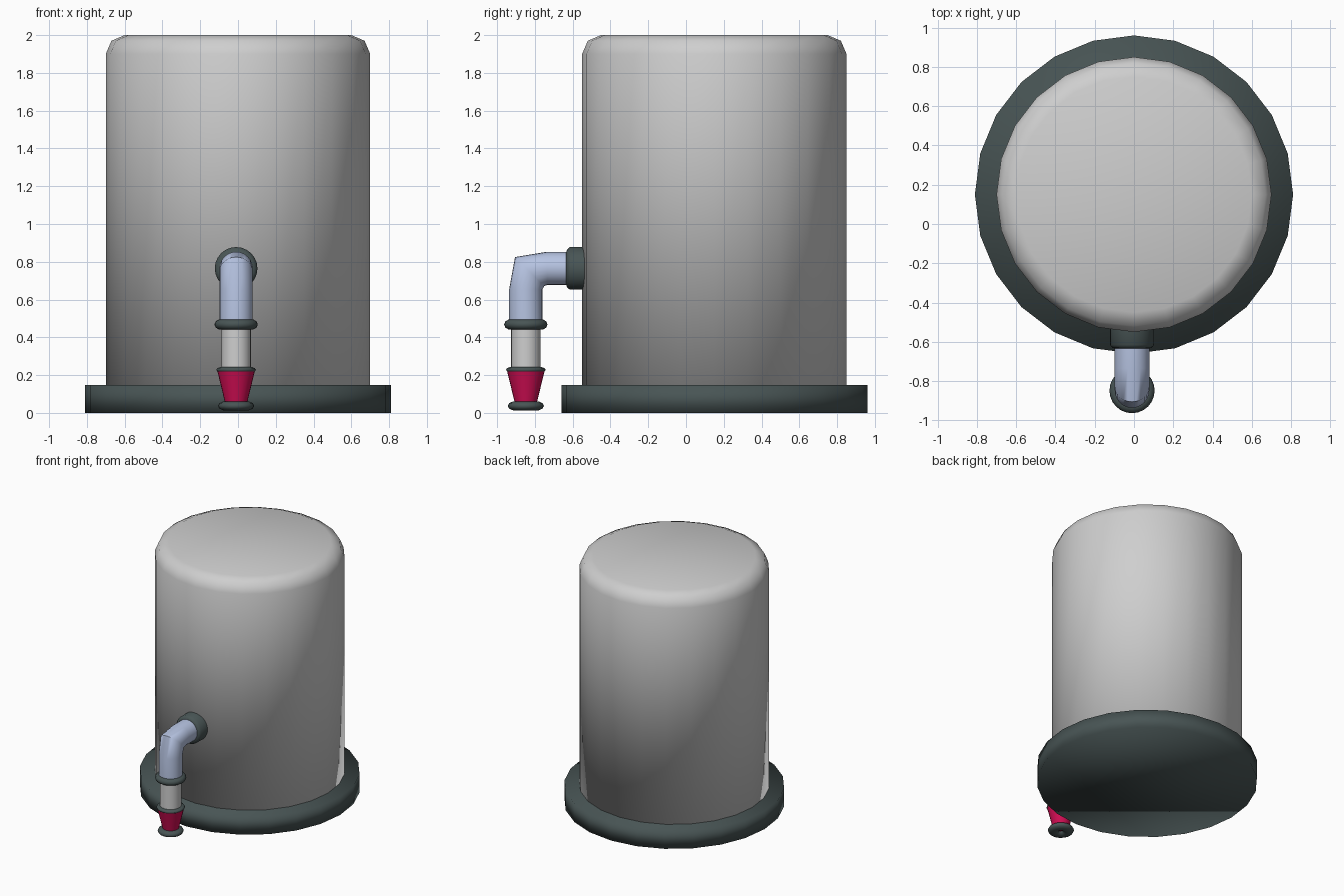
import bpy, math
from mathutils import Vector

if "Cube" in bpy.data.objects:
    bpy.data.objects.remove(bpy.data.objects["Cube"])


def material(name, rgb):
    m = bpy.data.materials.new(name)
    m.diffuse_color = (*rgb, 1)
    m.use_nodes = True
    m.node_tree.nodes["Principled BSDF"].inputs["Base Color"].default_value = m.diffuse_color
    return m


GREY = material("light_grey", (0.62, 0.62, 0.62))
DARK = material("dark_slate", (0.065, 0.09, 0.09))
BLUE = material("pale_blue", (0.47, 0.55, 0.76))
RED = material("crimson", (0.62, 0.004, 0.085))


def skin(name, rings, mat, closed=False, angle=None):
    """Bridge successive rings of points; cap the ends or close into a loop."""
    n, k = len(rings[0]), len(rings)
    verts = [p for r in rings for p in r]
    faces = []
    for i in range(k if closed else k - 1):
        a, b = i * n, ((i + 1) % k) * n
        faces += [(a + j, a + (j + 1) % n, b + (j + 1) % n, b + j) for j in range(n)]
    if not closed:
        faces += [tuple(reversed(range(n))), tuple(range((k - 1) * n, k * n))]
    me = bpy.data.meshes.new(name)
    me.from_pydata(verts, [], faces)
    me.materials.append(mat)
    ob = bpy.data.objects.new(name, me)
    bpy.context.collection.objects.link(ob)
    if angle is None:
        me.shade_smooth()
    else:
        bpy.ops.object.select_all(action='DESELECT')
        ob.select_set(True)
        bpy.context.view_layer.objects.active = ob
        bpy.ops.object.shade_smooth_by_angle(angle=math.radians(angle))
    return ob


def ring(c, u, v, ru, rv, n):
    c, u, v = Vector(c), Vector(u), Vector(v)
    return [c + u * ru * math.cos(2 * math.pi * i / n) + v * rv * math.sin(2 * math.pi * i / n)
            for i in range(n)]


def lathe(name, x, y, profile, mat, n=24, closed=False, angle=None):
    """Turn (radius, z) points, listed bottom to top, round an upright axis."""
    rings = [ring((x, y, z), (1, 0, 0), (0, 1, 0), r, r, n) for r, z in profile]
    return skin(name, rings, mat, closed, angle)


def collar(name, z, outer, minor_r, minor_z):
    """Rounded ring on the spout axis."""
    prof = [(outer - minor_r + minor_r * math.cos(a), z + minor_z * math.sin(a))
            for a in (2 * math.pi * i / 10 for i in range(10))]
    return lathe(name, PX, PY, prof, DARK, closed=True)


PX, PY, PZ = -0.01, -0.848, 0.765    # spout axis and outlet height

# Base and tank
lathe("base", 0, 0.15, [(0.81, 0), (0.81, 0.147)], DARK)
lathe("tank", 0, 0.15, [(0.70, 0.10), (0.70, 1.90), (0.67, 1.97), (0.60, 2.0)], GREY)

# Flange against the tank wall
X, Z = (1, 0, 0), (0, 0, 1)
skin("flange", [ring((PX, y, PZ), X, Z, r, r, 24)
                for y, r in ((-0.50, 0.113), (-0.615, 0.113), (-0.63, 0.10), (-0.635, 0.085))],
     DARK, angle=50)

# Bent outlet pipe: horizontal run, mitred bend, vertical run
d = math.sqrt(0.5)
bend = [((PX, -0.56, PZ), Z, 0.088), ((PX, -0.735, PZ), Z, 0.088),
        ((PX, -0.828, 0.748), (0, -d, d), 0.109),
        ((PX, PY, 0.655), (0, -1, 0), 0.088), ((PX, PY, 0.47), (0, -1, 0), 0.088)]
skin("elbow_pipe", [ring(c, X, v, 0.088, rv, 24) for c, v, rv in bend], BLUE, angle=60)

# Spout, nozzle and their collars
lathe("spout_tube", PX, PY, [(0.078, 0.22), (0.078, 0.48)], GREY, angle=40)
lathe("nozzle", PX, PY, [(0.055, 0.035), (0.06, 0.06), (0.10, 0.225)], RED, angle=40)
collar("upper_collar", 0.468, 0.115, 0.035, 0.028)
collar("middle_collar", 0.228, 0.105, 0.03, 0.015)
collar("lower_collar", 0.037, 0.096, 0.042, 0.025)
